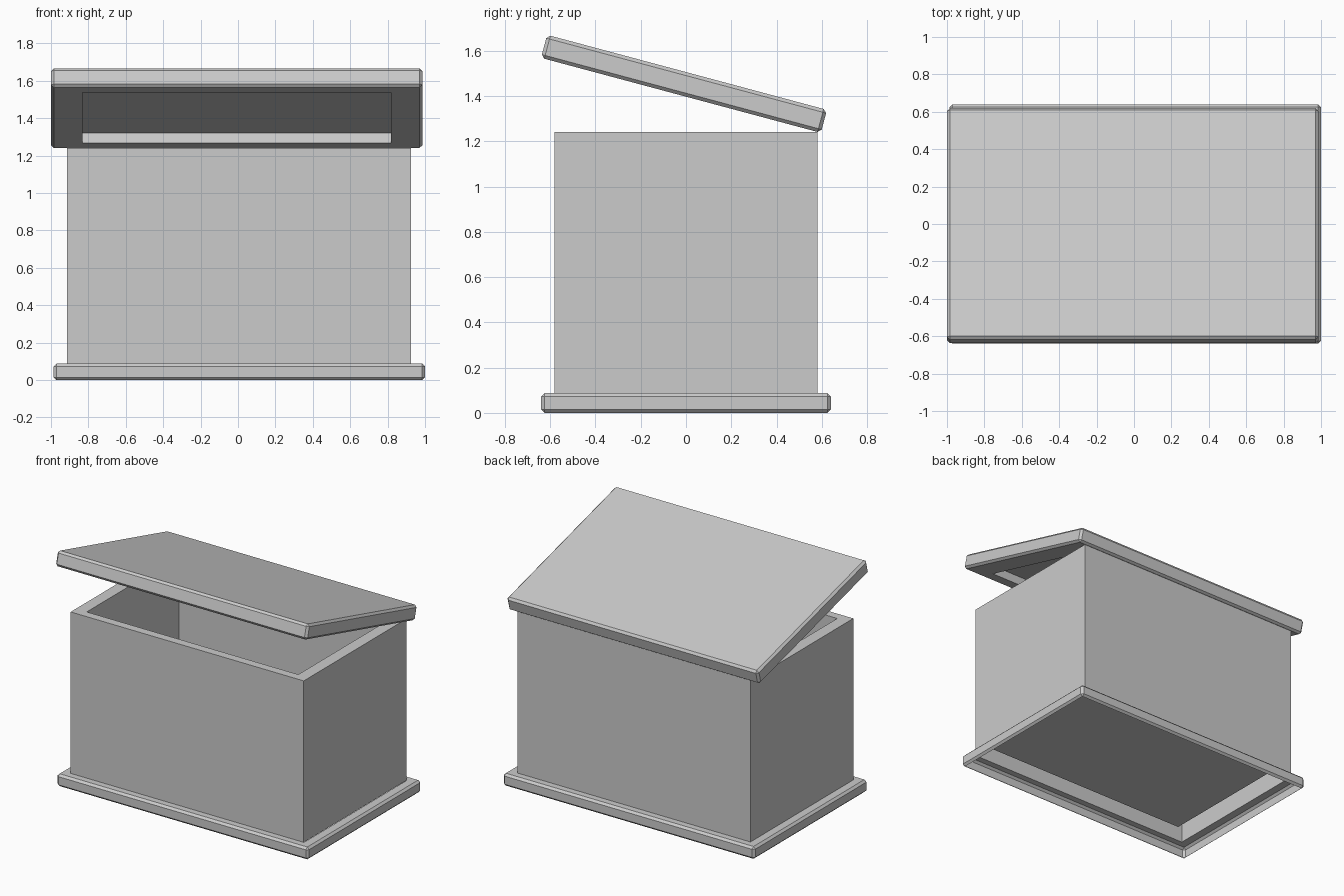
import bpy, bmesh, math
from mathutils import Matrix, Vector

cube = bpy.data.objects.get("Cube")
if cube:
    bpy.data.objects.remove(cube, do_unlink=True)

# One plain grey for the whole chest
grey = bpy.data.materials.new("plain_grey")
grey.use_nodes = True
colour = (0.6, 0.6, 0.6, 1)
grey.diffuse_color = colour
grey.node_tree.nodes["Principled BSDF"].inputs["Base Color"].default_value = colour


def box(size):
    """Box standing on z = 0, centred on x and y."""
    bm = bmesh.new()
    bmesh.ops.create_cube(bm, size=1)
    bmesh.ops.translate(bm, verts=bm.verts, vec=(0, 0, 0.5))
    bmesh.ops.scale(bm, verts=bm.verts, vec=size)
    return bm


def chamfer(bm, width):
    bmesh.ops.bevel(bm, geom=list(bm.edges), offset=width, segments=1, affect='EDGES')


def flat_face(bm, direction):
    """Largest face pointing up (1) or down (-1)."""
    bm.normal_update()
    faces = [f for f in bm.faces if f.normal.z * direction > 0.99]
    return max(faces, key=lambda f: f.calc_area())


def inset_to(bm, face, half_x, half_y):
    """Inset a flat face to a given rectangle and return the inner face."""
    bmesh.ops.inset_region(bm, faces=[face], thickness=0.03)
    for v in face.verts:
        v.co.x = math.copysign(half_x, v.co.x)
        v.co.y = math.copysign(half_y, v.co.y)
    return face


def sink(bm, face, depth):
    """Push a face along z to form a pocket with straight walls."""
    out = bmesh.ops.extrude_face_region(bm, geom=[face])
    verts = [g for g in out["geom"] if isinstance(g, bmesh.types.BMVert)]
    bmesh.ops.translate(bm, verts=verts, vec=(0, 0, depth))
    if face.is_valid:
        bmesh.ops.delete(bm, geom=[face], context='FACES_ONLY')


def finish(bm, name, matrix):
    mesh = bpy.data.meshes.new(name)
    bm.normal_update()
    bm.to_mesh(mesh)
    bm.free()
    mesh.materials.append(grey)
    obj = bpy.data.objects.new(name, mesh)
    obj.matrix_world = matrix
    bpy.context.collection.objects.link(obj)


BODY_X, BODY_Y, BASE_H, TOP = 0.92, 0.58, 0.088, 1.24

# Base plinth: chamfered shell, open below and under the body
bm = box((1.985, 1.28, BASE_H))
chamfer(bm, 0.015)
bmesh.ops.delete(bm, geom=[flat_face(bm, -1)], context='FACES')
hole = inset_to(bm, flat_face(bm, 1), BODY_X, BODY_Y)
bmesh.ops.delete(bm, geom=[hole], context='FACES_ONLY')
finish(bm, "base_plinth", Matrix.Translation((0.007, 0, 0)))

# Body: open-topped box with a cavity, open below its floor
bm = box((BODY_X * 2, BODY_Y * 2, TOP - BASE_H))
bmesh.ops.delete(bm, geom=[flat_face(bm, -1)], context='FACES')
mouth = inset_to(bm, flat_face(bm, 1), 0.835, 0.52)
sink(bm, mouth, 0.15 - TOP)
finish(bm, "chest_body", Matrix.Translation((0.005, 0, BASE_H)))

# Lid: chamfered slab with a shallow recess beneath, propped open at the front
bm = box((1.985, 1.28, 0.105))
chamfer(bm, 0.015)
recess = inset_to(bm, flat_face(bm, -1), 0.825, 0.52)
sink(bm, recess, 0.055)
tilt = Matrix.Rotation(math.radians(-15), 4, 'X')
finish(bm, "lid", Matrix.Translation((-0.007, -0.0225, 1.403)) @ tilt)
